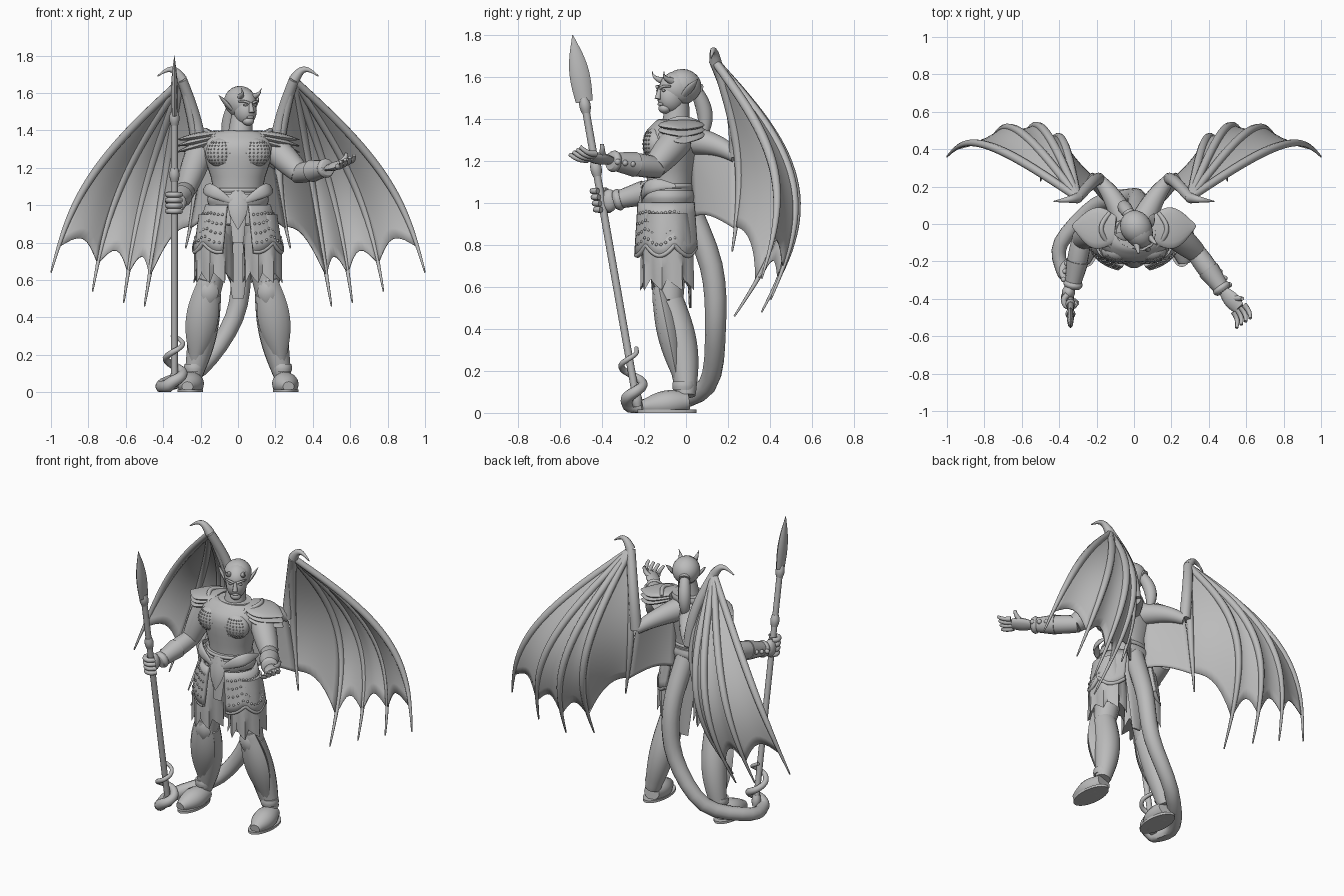
import bpy, bmesh
from math import sin, cos, pi, radians
from mathutils import Vector, Matrix

if "Cube" in bpy.data.objects:
    bpy.data.objects.remove(bpy.data.objects["Cube"])

stone = bpy.data.materials.new("plain_grey")
stone.use_nodes = True
grey = (.5, .5, .5, 1)
stone.diffuse_color = grey
stone.node_tree.nodes["Principled BSDF"].inputs["Base Color"].default_value = grey
across, along = Vector((1, 0, 0)), Vector((0, 1, 0))


def finish(name, bm, thick=0):
    """Turn a bmesh into a smooth object with sharp creases kept."""
    bmesh.ops.recalc_face_normals(bm, faces=bm.faces[:])
    for face in bm.faces:
        face.smooth = True
    for edge in bm.edges:
        edge.smooth = edge.calc_face_angle(0) < .8
    mesh = bpy.data.meshes.new(name)
    bm.to_mesh(mesh)
    bm.free()
    mesh.materials.append(stone)
    part = bpy.data.objects.new(name, mesh)
    bpy.context.collection.objects.link(part)
    if thick:
        shell = part.modifiers.new("thickness", "SOLIDIFY")
        shell.thickness, shell.offset = thick, 0


def skin(name, rings, closed=True, thick=0):
    """Join rows of points into a capped tube, or an open sheet."""
    bm = bmesh.new()
    rows = [[bm.verts.new((x, y, max(z, 0))) for x, y, z in ring] for ring in rings]
    count = len(rows[0])
    for low, high in zip(rows, rows[1:]):
        for i in range(count if closed else count - 1):
            j = (i + 1) % count
            bm.faces.new((low[i], low[j], high[j], high[i]))
    if closed:
        bm.faces.new(rows[0])
        bm.faces.new(rows[-1])
    finish(name, bm, thick)


def at(points, t):
    """Point at t on a smooth curve through the points."""
    last = len(points) - 1
    i = min(int(t * last), last - 1)
    f = t * last - i
    a, b, c, d = (Vector(points[min(max(k, 0), last)]) for k in range(i - 1, i + 3))
    return b + f / 2 * (c - a + f * (2 * a - 5 * b + 4 * c - d + f * (3 * (b - c) + d - a)))


def arc(start, end, bow=(0, 0, 0), count=8):
    """Points from start to end, pushed sideways most at the middle."""
    start, end, bow = Vector(start), Vector(end), Vector(bow)
    return [start.lerp(end, k / count) + bow * sin(pi * k / count) for k in range(count + 1)]


def tube(name, points, first, last, bulge=0, flat=1, ref=across, sides=12):
    """Sweep an ellipse that tapers from first to last radius."""
    total = (len(points) - 1) * 4
    path = [at(points, k / total) for k in range(total + 1)]
    u, rings = Vector(ref), []
    for k, p in enumerate(path):
        t = k / total
        heading = (path[min(k + 1, total)] - path[max(k - 1, 0)]).normalized()
        u = (u - heading * u.dot(heading)).normalized()
        v = heading.cross(u) * flat
        r = max(first + (last - first) * t + bulge * sin(pi * t), .002)
        turns = [2 * pi * i / sides for i in range(sides)]
        rings.append([p + r * (u * cos(a) + v * sin(a)) for a in turns])
    skin(name, rings)


def loft(name, x, y, levels, sides=32, pleat=0):
    """Stack level ellipses, each given as height, width and depth."""
    total = (len(levels) - 1) * 4
    rings = []
    for k in range(total + 1):
        z, wide, deep = at(levels, k / total)
        folds = [pleat * (i % 4 - 1.5) * k / total for i in range(sides)]
        rings.append([(x + wide * (1 + w) * cos(2 * pi * i / sides), y + deep * (1 + w) * sin(2 * pi * i / sides),
                       z - w * .3) for i, w in enumerate(folds)])
    skin(name, rings)


def band(name, x, y, z, wide, deep, half):
    loft(name, x, y, [(z - half, wide * .95, deep * .95), (z, wide, deep), (z + half, wide * .95, deep * .95)])


def balls(name, centres, size, level=3):
    bm = bmesh.new()
    for centre in centres:
        place = Matrix.Translation(centre) @ Matrix.Diagonal((*size, 1))
        bmesh.ops.create_icosphere(bm, subdivisions=level, radius=1, matrix=place)
    finish(name, bm)


def membrane(name, inner, outer, hem=.87, steps=16):
    """Billowing sheet between two curves with a scalloped hem."""
    grid = []
    for k in range(steps + 1):
        row = []
        for j in range(9):
            u = j / 8
            dip = sin(pi * u)
            t = k / steps * (hem - dip / 12)
            row.append(at(inner, t).lerp(at(outer, t), u) - along * dip * t / 40)
        grid.append(row)
    skin(name, grid, closed=False, thick=.008)


# Torso, neck, collar and belt
loft("torso", 0, -.075, [(.9, .15, .1), (1.1, .135, .11), (1.3, .19, .13), (1.38, .14, .08), (1.4, .07, .05)])
tube("neck", arc((.01, -.05, 1.35), (.02, -.04, 1.48)), .07, .055)
band("collar", .01, -.045, 1.38, .11, .09, .02)
band("belt", 0, -.085, 1.03, .165, .135, .03)
band("belt_rim", 0, -.085, 1.08, .15, .125, .012)
tube("belt_plate", arc((0, -.2, 1.08), (0, -.235, .87)), .03, 0, .035, flat=.3, sides=6)
tube("loincloth", arc((0, -.2, 1), (0, -.21, .8)), .05, .03, flat=.2)
tube("back_cloth", arc((0, .01, 1), (0, .02, .5)), .1, .03, flat=.2)

for s, side in ((1, "left_"), (-1, "right_")):
    def pos(x, y, z):
        return Vector((s * x, y, z))

    # Chest armour
    chest = pos(.085, -.145, 1.28)
    balls(side + "breastplate", [chest], (.09, .06, .08))
    spots = [(i / 4, j / 4) for i in range(-4, 5) for j in range(-3, 4)]
    balls(side + "chest_studs", [chest + Vector((.09 * sin(a) * cos(b), -.06 * cos(a) * cos(b), .08 * sin(b)))
                                 for a, b in spots], (.005,) * 3, 1)
    tube(side + "waist_crest", arc(pos(.04, -.21, 1.02), pos(.18, -.05, 1.08), pos(.04, -.04, .03)),
         .012, .008, .025, flat=.4, ref=(0, 0, 1))

    # Layered shoulder plates
    for k in range(3):
        drop = k / 60
        tube(f"{side}shoulder_plate_{k}", arc(pos(.1, -.03, 1.385 - drop), pos(.33, -.01, 1.35 - drop * 2)),
             .07, .005, .07, flat=.2, ref=along, sides=16)
    tube(side + "shoulder_rim", arc(pos(.12, -.12, 1.36), pos(.13, .06, 1.38), pos(.05, 0, .03)), .014, .012)

    # Hip guard with a zigzag hem
    rows = []
    for k in range(6):
        f = k / 5
        turns = [.35 + i / 14 for i in range(33)]
        rows.append([pos((.165 + .07 * f) * sin(a), -.09 - (.14 + f / 60) * cos(a),
                         1 - f * (.2 + abs(sin(a * 3.5)) / 20)) for a in turns])
    skin(side + "hip_guard", rows, closed=False, thick=.02)
    tube(side + "hip_guard_hem", rows[-1], .012, .012, sides=8)
    balls(side + "hip_studs", [p + pos(.01, -.006, 0) for row in rows[1:5] for p in row[1:26:2]], (.008,) * 3, 1)

    # Skirt, leg, shin guard and boot
    loft(side + "skirt", s * .13, -.09, [(.95, .08, .1), (.8, .1, .12), (.61, .1, .12)], pleat=.06)
    hip, knee, ankle = pos(.1, -.08, .9), pos(.16, -.08, .53), pos(.24, 0, .08)
    tube(side + "thigh", arc(hip, knee), .1, .066)
    tube(side + "calf", arc(knee, ankle, pos(-.01, .02, 0)), .07, .045, .018, sides=16)
    tube(side + "shin_guard", arc(pos(.16, -.13, .6), pos(.23, -.04, .15)), .05, .02, .05, flat=.6, sides=8)
    tube(side + "knee_guard", arc(pos(.15, -.14, .61), pos(.17, -.13, .45)), .02, .01, .04, flat=.5, sides=6)
    band(side + "boot_cuff", s * .21, -.01, .25, .06, .06, .02)
    band(side + "ankle_strap", s * .235, -.01, .13, .054, .055, .02)
    tube(side + "boot", arc(pos(.24, .01, .055), pos(.27, -.21, .03)), .05, .03, .03, flat=.9, sides=16)
    loft(side + "sole", s * .255, -.09, [(0, .068, .14), (.015, .068, .14)])

    # Wing fingers fanning out from the wrist, with membranes between
    wrist, elbow, root = pos(.3, .14, 1.67), pos(.19, .24, 1.22), pos(.05, .02, 1.3)
    fingers = [arc(wrist, pos(.28, .22, .77), pos(-.07, .07, 0))]
    for i in range(4):
        u = i / 3
        end = pos(.5 + (u + u * u) / 4, .23 + .13 * u + sin(pi * u) / 10, .46 + .18 * u * u)
        fingers.append(arc(wrist, end, pos(.13 * u, .28 - u * u / 9, 0)))
    for i, finger in enumerate(fingers):
        tube(f"{side}wing_finger_{i}", finger, .02, .004, .01, sides=8)
        if i:
            membrane(f"{side}wing_membrane_{i}", fingers[i - 1], finger)
    membrane(side + "inner_membrane", arc(root, pos(.06, .04, .88)), arc(elbow, pos(.27, .24, .82)))
    tube(side + "wing_upper_arm", arc(root, elbow, pos(0, .02, .01)), .07, .032)
    tube(side + "wing_forearm", arc(elbow, wrist, pos(-.02, .03, 0)), .035, .028)
    tube(side + "wing_claw", arc(wrist, pos(.43, .12, 1.69), pos(-.01, 0, .045)), .03, .003, sides=8)

# Spear, leaning forward
foot, tip = Vector((-.34, -.23, .03)), Vector((-.34, -.54, 1.8))
neck = foot.lerp(tip, .82)
tube("spear_shaft", arc(foot, neck), .018, .018)
tube("spear_head", arc(neck, tip), .04, 0, .025, flat=.4, ref=along, sides=8)
for name, t in (("foot", .02), ("middle", .64), ("neck", .81)):
    tube(f"spear_{name}_band", arc(foot.lerp(tip, t - .02), foot.lerp(tip, t + .02)), .02, .02, .007)

# Tail sweeping round and coiling up the spear
coil = [foot.lerp(tip, k / 70) + Vector((cos(k + 3.5), sin(k + 3.5), 0)) / 22 for k in range(12)]
tube("tail", [(0, 0, 1), (.02, .12, .7), (-.02, .14, .4), (-.2, .1, .13), (-.39, -.1, .04)] + coil, .06, .01, -.01)

# Arms and bracers
joints = {"left_": [(.2, -.04, 1.3), (.33, -.15, 1.17), (.48, -.36, 1.2)],
          "right_": [(-.2, -.04, 1.3), (-.28, -.08, 1.08), (-.33, -.34, 1.01)]}
for side, points in joints.items():
    shoulder, elbow, wrist = map(Vector, points)
    tube(side + "upper_arm", arc(shoulder, elbow), .075, .055, .005, sides=16)
    tube(side + "forearm", arc(elbow - (wrist - elbow) / 10, wrist), .05, .035, .012, sides=16)
    tube(side + "bracer", arc(elbow.lerp(wrist, .45), wrist), .06, .04, sides=16)
    tube(side + "bracer_cuff", arc(elbow.lerp(wrist, .87), wrist), .046, .042, .008, sides=16)
    out = across * .055 * (1 if shoulder.x > 0 else -1)
    balls(side + "bracer_studs", [elbow.lerp(wrist, k / 6) + out for k in (3, 4, 5)], (.015,) * 3, 2)

# Open left hand, palm turned up and inward
wrist, palm, width = Vector(joints["left_"][2]), Vector((.56, -.45, 1.22)), Vector((1, .7, .5))
tube("left_palm", arc(wrist, palm), .03, .036, .012, flat=.5, ref=width)
for k in range(4):
    spread = width * (k - 1.5) / 55
    knuckle = palm + spread
    tube(f"left_finger_{k}", arc(knuckle, knuckle + spread / 3 + Vector((.025, -.08, .03)), (.01, 0, -.01)),
         .016, .009, sides=8)
tube("left_thumb", arc(wrist.lerp(palm, .4), palm + Vector((.02, .05, .06)), (.02, 0, 0)), .018, .009, sides=8)

# Right hand closed round the spear
balls("right_palm", [(-.35, -.365, 1.01)], (.035, .04, .055))
for k in range(4):
    grip = foot.lerp(tip, .53 + k / 60)
    curl = [grip + Vector((cos(a), sin(a), 0)) / 28 for a in range(2, 7)]
    tube(f"right_finger_{k}", curl, .016, .014, sides=8)

# Head, turned toward its left
body = set(bpy.data.objects)
balls("skull", [(0, 0, 1.545)], (.077, .098, .085))
balls("face", [(0, -.04, 1.505)], (.06, .068, .078))
balls("chin", [(0, -.075, 1.45)], (.032, .03, .025))
tube("nose", arc((0, -.1, 1.55), (0, -.113, 1.495)), .008, .016, sides=8)
balls("lips", [(0, -.098, 1.47)], (.022, .012, .008))
balls("hair", [(0, .02, 1.555)], (.083, .093, .083))
for s, side in ((1, "left_"), (-1, "right_")):
    tube(side + "brow", arc((s * .01, -.103, 1.545), (s * .06, -.075, 1.555), (0, -.01, .005)), .008, .005, sides=8)
    balls(side + "eye", [(s * .03, -.097, 1.535)], (.014, .007, .006))
    tube(side + "ear", arc((s * .065, -.01, 1.51), (s * .12, .04, 1.59)), .015, 0, .015, flat=.4, ref=along)
    tube(side + "horn", arc((s * .04, -.06, 1.58), (s * .06, -.11, 1.625), (0, -.015, -.005)), .018, 0, sides=8)
tube("ponytail", arc((0, .08, 1.56), (-.01, .12, 1.27), (0, .045, 0)), .025, .004, .022)
tube("hair_tie", arc((0, .08, 1.55), (0, .11, 1.535)), .032, .034)
turn = Matrix.Translation((.02, -.035, 0)) @ Matrix.Rotation(radians(28), 4, "Z")
for part in set(bpy.data.objects) - body:
    part.data.transform(turn)
